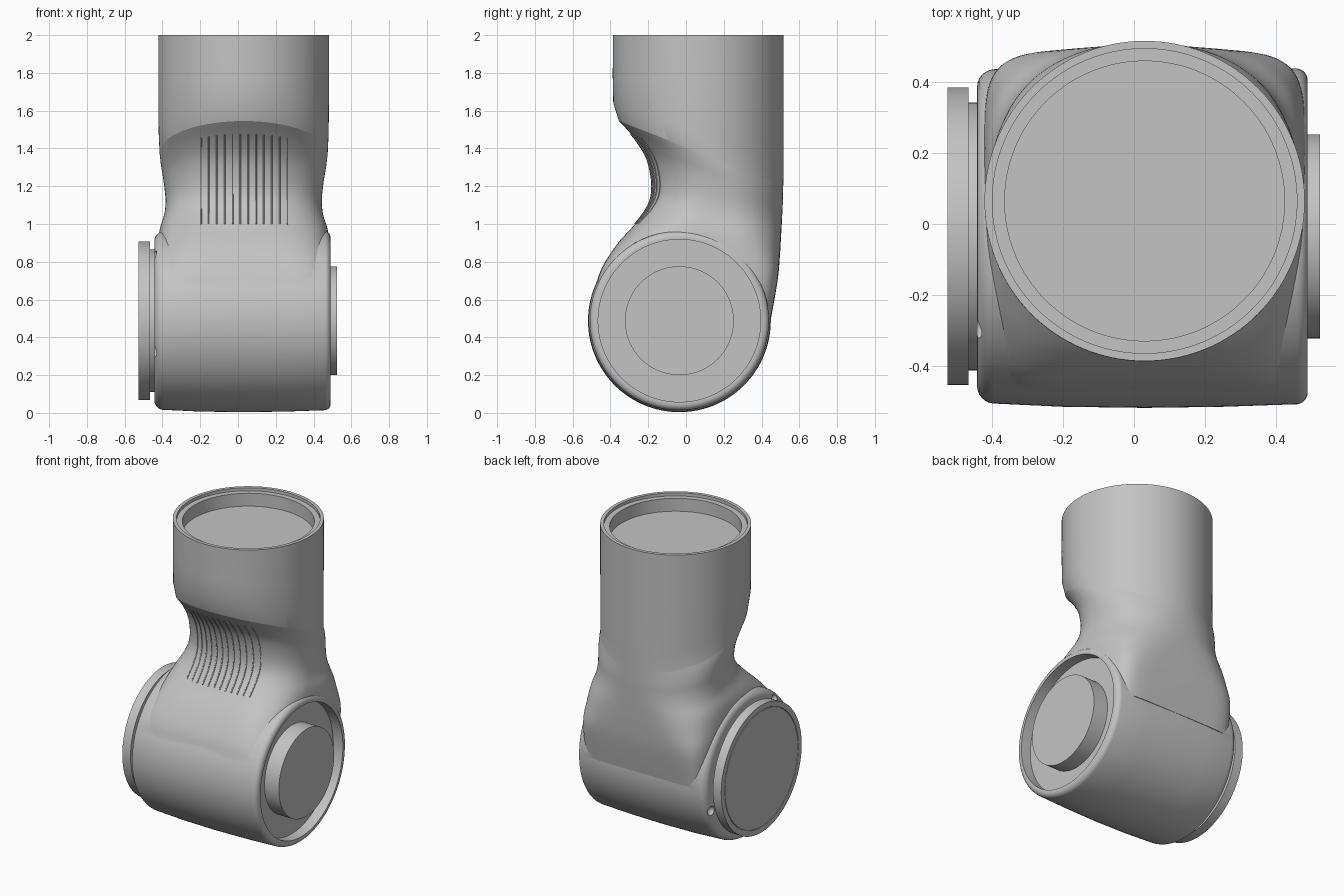
import bpy, bmesh, math
from mathutils import Vector

if "Cube" in bpy.data.objects:
    bpy.data.objects.remove(bpy.data.objects["Cube"])

SEG = 128
HUB_Y, HUB_Z = -0.035, 0.488       # axis of the horizontal hub
MID_X = 0.03                       # axis of the upright tube

grey = bpy.data.materials.new("light_grey")
grey.use_nodes = True
grey.diffuse_color = (0.55, 0.55, 0.55, 1)
grey.node_tree.nodes["Principled BSDF"].inputs["Base Color"].default_value = (0.55, 0.55, 0.55, 1)


def skin(name, rings):
    """Closed surface through equal-length rings, capped at both ends."""
    bm = bmesh.new()
    loops = [[bm.verts.new(p) for p in ring] for ring in rings]
    for a, b in zip(loops, loops[1:]):
        for i in range(len(a)):
            j = (i + 1) % len(a)
            bm.faces.new((a[i], a[j], b[j], b[i]))
    bm.faces.new(loops[0])
    bm.faces.new(loops[-1])
    bmesh.ops.recalc_face_normals(bm, faces=bm.faces)
    mesh = bpy.data.meshes.new(name)
    bm.to_mesh(mesh)
    bm.free()
    mesh.materials.append(grey)
    ob = bpy.data.objects.new(name, mesh)
    bpy.context.collection.objects.link(ob)
    return ob


def lathe_x(name, profile, y=HUB_Y, z=HUB_Z):
    """Revolve (x, radius) pairs around the hub axis."""
    turn = [math.tau * i / SEG for i in range(SEG)]
    return skin(name, [[(x, y + r * math.cos(t), z + r * math.sin(t)) for t in turn]
                       for x, r in profile])


def arc(cx, cr, rad, start, end, steps=6):
    angles = [math.radians(start + (end - start) * i / steps) for i in range(steps + 1)]
    return [(cx + rad * math.cos(a), cr + rad * math.sin(a)) for a in angles]


def section_point(s, t):
    """Point on a tilted superellipse: front y, front z, back y, back z, half width, power."""
    yf, zf, yb, zb, half, n = s
    c, d = math.cos(t), math.sin(t)
    x = MID_X + half * math.copysign(abs(c) ** (2 / n), c)
    k = 0.5 + 0.5 * math.copysign(abs(d) ** (2 / n), d)
    return Vector((x, yf + (yb - yf) * k, zf + (zb - zf) * k))


def ring(s):
    return [section_point(s, math.tau * i / SEG) for i in range(SEG)]


def flat(r, z):
    return (0.065 - r, z, 0.065 + r, z, r, 2)


def spline(rows, steps=4):
    out = []
    for i in range(len(rows) - 1):
        p = [rows[max(i - 1, 0)], rows[i], rows[i + 1], rows[min(i + 2, len(rows) - 1)]]
        for k in range(steps):
            u = k / steps
            out.append([b + 0.5 * u * (c - a + u * (2*a - 5*b + 4*c - d + u * (3*(b - c) + d - a)))
                        for a, b, c, d in zip(*p)])
    return out + [rows[-1]]


def boolean(ob, other, operation):
    mod = ob.modifiers.new(operation, "BOOLEAN")
    mod.object, mod.operation, mod.solver = other, operation, "EXACT"
    bpy.context.view_layer.objects.active = ob
    bpy.ops.object.modifier_apply(modifier=mod.name)
    bpy.data.objects.remove(other)


# Upright tube with stepped socket in its top, then the scalloped neck
tube = [flat(0.395, 1.895), flat(0.395, 1.98), flat(0.43, 1.98), flat(0.43, 2.0),
        flat(0.452, 2.0), (-0.388, 1.78, 0.517, 1.7, 0.452, 2),
        (-0.385, 1.64, 0.517, 1.32, 0.45, 2)]
neck = spline([(-0.355, 1.545, 0.515, 1.21, 0.445, 2),
               (-0.27, 1.45, 0.514, 1.17, 0.437, 2.05),
               (-0.205, 1.34, 0.513, 1.12, 0.424, 2.15),
               (-0.18, 1.2, 0.51, 1.06, 0.414, 2.3),
               (-0.2, 1.1, 0.507, 1.0, 0.42, 2.6),
               (-0.27, 1.0, 0.503, 0.93, 0.445, 3.2),
               (-0.375, 0.88, 0.497, 0.83, 0.455, 4.5),
               (-0.465, 0.72, 0.485, 0.7, 0.455, 7),
               (-0.5, 0.5, 0.45, 0.5, 0.45, 8)])
body = skin("elbow_body", [ring(s) for s in tube + neck])

# Barrel-shaped hub merged into the neck
hub_profile = ([(-0.443, 0.3)] + arc(-0.393, 0.422, 0.05, 180, 96)
               + [(-0.2, 0.481), (0.03, 0.484), (0.25, 0.481)]
               + arc(0.457, 0.441, 0.033, 84, 0) + [(0.49, 0.3)])
boolean(body, lathe_x("hub", hub_profile), "UNION")

# Round pocket on the left end, and three screw scoops around the right flange
boolean(body, lathe_x("pocket", [(0.42, 0.43), (0.6, 0.43)]), "DIFFERENCE")
for deg in (127, 202, 340):
    a = math.radians(deg)
    scoop = lathe_x("scoop", [(-0.5, 0.03), (-0.44, 0.03), (-0.425, 0.022), (-0.418, 0.01)],
                    HUB_Y + 0.43 * math.cos(a), HUB_Z + 0.43 * math.sin(a))
    boolean(body, scoop, "DIFFERENCE")

# Output boss in the pocket, and the mounting flange with its neck and face groove
boss = lathe_x("output_boss", [(0.41, 0.288), (0.525, 0.288)])
flange = lathe_x("mounting_flange", [(-0.42, 0.378), (-0.467, 0.378), (-0.467, 0.42),
                                     (-0.527, 0.42), (-0.527, 0.385), (-0.522, 0.385),
                                     (-0.522, 0.381), (-0.527, 0.381)])

for ob in (body, boss, flange):
    bpy.ops.object.select_all(action="DESELECT")
    ob.select_set(True)
    bpy.context.view_layer.objects.active = ob
    bpy.ops.object.shade_smooth_by_angle(angle=math.radians(20))

# Fine grip ribs that follow the scallop
ribs = bpy.data.curves.new("grip_ribs", "CURVE")
ribs.dimensions = "3D"
ribs.bevel_depth, ribs.bevel_resolution, ribs.use_fill_caps = 0.004, 0, True
for i in range(12):
    x = -0.195 + i * 0.0415
    path = []
    for s in neck[3:21]:
        c = (x - MID_X) / s[4]
        t = -math.acos(math.copysign(abs(c) ** (s[5] / 2), c))
        path.append(section_point(s, t))
    line = ribs.splines.new("POLY")
    line.points.add(len(path) - 1)
    for point, p in zip(line.points, path):
        point.co = (*p, 1)
ribs.materials.append(grey)
bpy.context.collection.objects.link(bpy.data.objects.new("grip_ribs", ribs))
